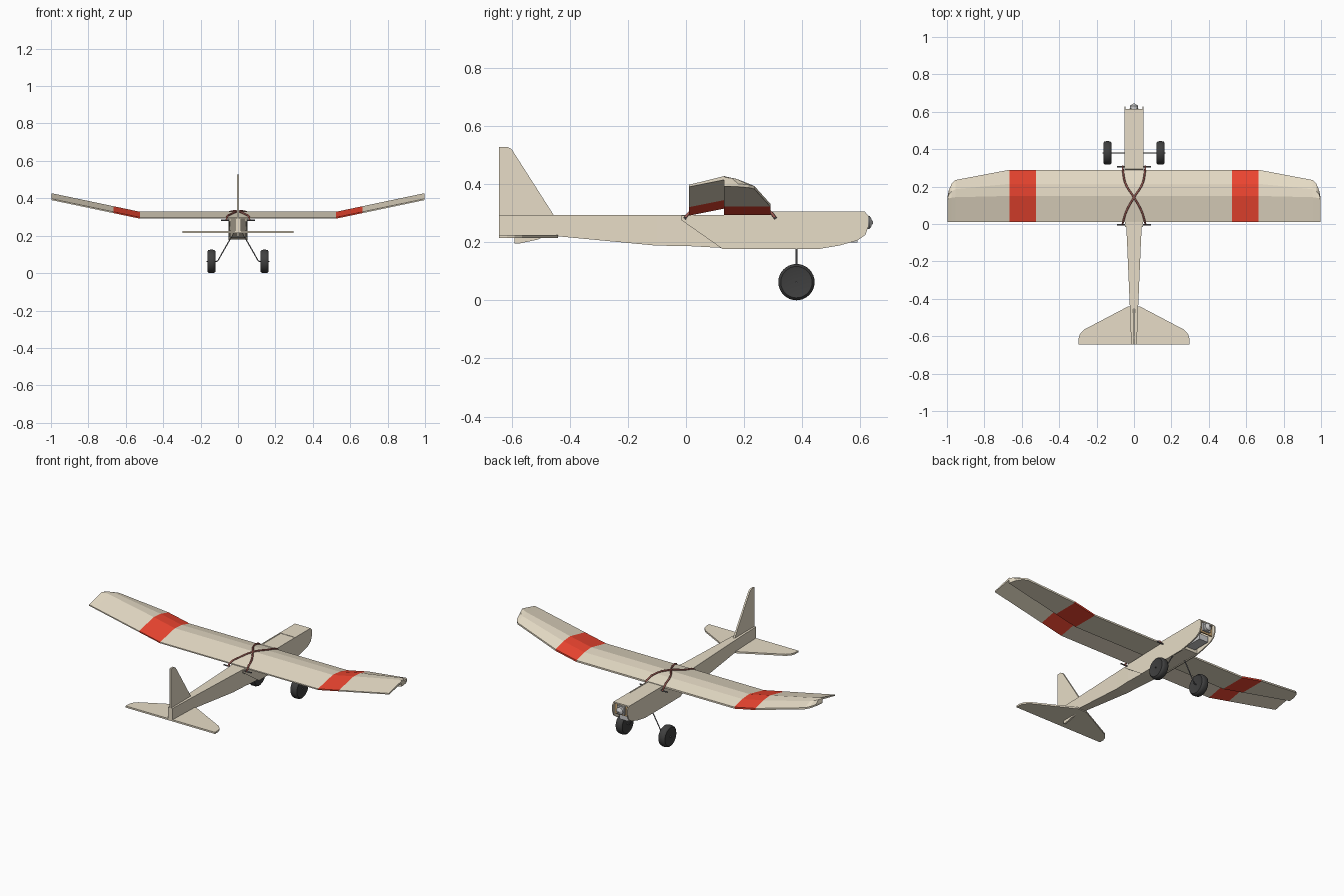
import bpy, bmesh, math
from mathutils import Vector, Matrix

if "Cube" in bpy.data.objects:
    bpy.data.objects.remove(bpy.data.objects["Cube"])


def mat(name, c):
    m = bpy.data.materials.new(name)
    m.diffuse_color = (*c, 1)
    m.use_nodes = True
    m.node_tree.nodes["Principled BSDF"].inputs["Base Color"].default_value = m.diffuse_color
    return m


TAN = mat("tan_foam", (0.80, 0.72, 0.57))
RED = mat("red_band", (0.85, 0.06, 0.03))
BLACK = mat("black_rubber", (0.05, 0.05, 0.05))
BROWN = mat("rubber_band", (0.38, 0.12, 0.10))
WOOD = mat("plywood", (0.70, 0.45, 0.20))
WIRE = mat("dark_wire", (0.15, 0.15, 0.16))


def finish(bm, name, mats):
    bmesh.ops.recalc_face_normals(bm, faces=bm.faces)
    me = bpy.data.meshes.new(name)
    bm.to_mesh(me)
    bm.free()
    ob = bpy.data.objects.new(name, me)
    bpy.context.collection.objects.link(ob)
    for m in mats:
        me.materials.append(m)
    return ob


def loft(name, rings, mats=(), index=None):
    """Skin a list of equal-length rings and cap the ends."""
    bm = bmesh.new()
    vs = [[bm.verts.new(p) for p in r] for r in rings]
    n = len(vs[0])
    for i in range(len(vs) - 1):
        for j in range(n):
            f = bm.faces.new((vs[i][j], vs[i][(j + 1) % n],
                              vs[i + 1][(j + 1) % n], vs[i + 1][j]))
            if index:
                f.material_index = index[i]
    bm.faces.new(vs[0])
    bm.faces.new(vs[-1])
    return finish(bm, name, mats)


def plate(name, pts, x0, x1, m, s=lambda y: 1):
    """Side profile (y, z) extruded along x."""
    return loft(name, [[(x * s(y), y, z) for y, z in pts] for x in (x0, x1)], [m])


def box(name, x, y, z, m=None):
    return plate(name, [(y[0], z[0]), (y[1], z[0]), (y[1], z[1]), (y[0], z[1])], x[0], x[1], m)


def smooth(ob):
    bpy.ops.object.select_all(action='DESELECT')
    bpy.context.view_layer.objects.active = ob
    ob.select_set(True)
    bpy.ops.object.shade_smooth_by_angle(angle=math.radians(40))


def lathe(name, prof, centre, axis, m, steps=32):
    """Profile of (radius, offset along axis), turned about x or y."""
    rings = []
    for r, d in prof:
        ring = []
        for k in range(steps):
            a = 2 * math.pi * k / steps
            u, v = r * math.cos(a), r * math.sin(a)
            p = (d, u, v) if axis == 'x' else (u, d, v)
            ring.append(Vector(centre) + Vector(p))
        rings.append(ring)
    ob = loft(name, rings, [m] if m else [])
    smooth(ob)
    return ob


def tube(name, pts, r, m, spline='POLY'):
    cu = bpy.data.curves.new(name, 'CURVE')
    cu.dimensions = '3D'
    cu.bevel_depth = r
    cu.bevel_resolution = 2
    cu.use_fill_caps = True
    cu.resolution_u = 6
    sp = cu.splines.new(spline)
    if spline == 'BEZIER':
        sp.bezier_points.add(len(pts) - 1)
        for b, p in zip(sp.bezier_points, pts):
            b.co = p
            b.handle_left_type = b.handle_right_type = 'AUTO'
    else:
        sp.points.add(len(pts) - 1)
        for b, p in zip(sp.points, pts):
            b.co = (*p, 1)
    cu.materials.append(m)
    ob = bpy.data.objects.new(name, cu)
    bpy.context.collection.objects.link(ob)
    bpy.ops.object.select_all(action='DESELECT')
    bpy.context.view_layer.objects.active = ob
    ob.select_set(True)
    bpy.ops.object.convert(target='MESH')
    return ob


# wing: stepped foam section lofted along the span, tips raised
SECTION = [(0.01, 0.291), (0.01, 0.298), (0.15, 0.328), (0.215, 0.323),
           (0.29, 0.303), (0.29, 0.293), (0.13, 0.293), (0.13, 0.315)]
HALF = [(0.525, 0.29), (0.665, 0.29), (0.955, 0.235), (0.975, 0.215), (0.99, 0.18), (0.998, 0.14)]


def wing_ring(x, lead):
    lift = 0.21 * max(0, abs(x) - 0.525)
    k = (lead - 0.13) / 0.16
    return [(x, y if y < 0.13 else 0.13 + (y - 0.13) * k, z + lift) for y, z in SECTION]


stations = [(-x, l) for x, l in reversed(HALF)] + HALF
cols = [0, 0, 0, 0, 1, 0, 1, 0, 0, 0, 0]
loft("wing", [wing_ring(x, l) for x, l in stations], [TAN, RED], cols)

# fuselage core: tapering box
core = [(-0.643, 0.015, 0.224, 0.293), (-0.45, 0.022, 0.221, 0.293), (-0.10, 0.037, 0.188, 0.293),
        (0.0, 0.042, 0.187, 0.293), (0.13, 0.046, 0.180, 0.293), (0.285, 0.047, 0.180, 0.293),
        (0.295, 0.047, 0.180, 0.303), (0.48, 0.047, 0.182, 0.303)]
loft("fuselage", [[(-w, y, a), (w, y, a), (w, y, b), (-w, y, b)] for y, w, a, b in core], [TAN])

# side cheeks
CHEEK = [(-0.015, 0.291), (-0.015, 0.275), (0.125, 0.177), (0.46, 0.177), (0.53, 0.189), (0.59, 0.206),
         (0.617, 0.225), (0.628, 0.255), (0.628, 0.29), (0.615, 0.305), (0.295, 0.305), (0.285, 0.293)]
for side, s in (("left", -1), ("right", 1)):
    plate(side + "_cheek", CHEEK, s * 0.045, s * 0.052, TAN, lambda y: 0.9 if y < 0.1 else 1)

# open nose: deck, firewall, battery, motor
box("nose_deck", (-0.046, 0.046), (0.47, 0.615), (0.297, 0.305), TAN)
box("firewall", (-0.045, 0.045), (0.60, 0.608), (0.235, 0.297), WOOD)
box("battery", (-0.03, 0.03), (0.475, 0.59), (0.199, 0.235))
box("motor_mount", (-0.025, 0.025), (0.608, 0.618), (0.245, 0.293))
lathe("motor", [(0.022, 0), (0.022, 0.015), (0.015, 0.02), (0.008, 0.022), (0.004, 0.027)],
      (0, 0.617, 0.268), 'y', None, 24)

# tail surfaces
stab = [(0.03, -0.44), (0.268, -0.565), (0.29, -0.59), (0.297, -0.615), (0.297, -0.643)]
outline = stab + [(-x, y) for x, y in reversed(stab)]
loft("stabilizer", [[(x, y, z) for x, y in outline] for z in (0.215, 0.225)], [TAN])
plate("tail_fin", [(-0.643, 0.28), (-0.643, 0.528), (-0.615, 0.528), (-0.60, 0.52), (-0.455, 0.293),
                   (-0.455, 0.28)], -0.005, 0.005, TAN)
plate("lower_fin", [(-0.59, 0.218), (-0.59, 0.196), (-0.575, 0.195), (-0.51, 0.209), (-0.49, 0.218)],
      -0.005, 0.005, TAN)

# landing gear
TYRE = [(0.012, -0.018), (0.045, -0.020), (0.054, -0.022), (0.060, -0.017), (0.0625, -0.008),
        (0.0625, 0.008), (0.060, 0.017), (0.054, 0.022), (0.045, 0.020), (0.012, 0.018)]
for side, s in (("left", -1), ("right", 1)):
    lathe(side + "_wheel", TYRE, (s * 0.142, 0.38, 0.0625), 'x', BLACK)
    tube(side + "_gear_wire", [(s * 0.04, 0.38, 0.185), (s * 0.108, 0.38, 0.066),
                               (s * 0.116, 0.38, 0.0625), (s * 0.168, 0.38, 0.0625)], 0.003, WIRE)

# wing dowels and crossed rubber bands
for end, y, z in (("front", 0.307, 0.283), ("rear", -0.003, 0.283)):
    tube(end + "_dowel", [(-0.092, y, z), (0.092, y, z)], 0.004, WIRE)
for side, s in (("left", -1), ("right", 1)):
    tube(side + "_rubber_band",
         [(s * 0.06, 0.309, 0.281), (s * 0.059, 0.286, 0.307), (s * 0.045, 0.215, 0.327),
          (0, 0.142, 0.330), (-s * 0.04, 0.07, 0.314), (-s * 0.058, 0.012, 0.301),
          (-s * 0.062, -0.005, 0.281)], 0.005, BROWN, 'BEZIER')
